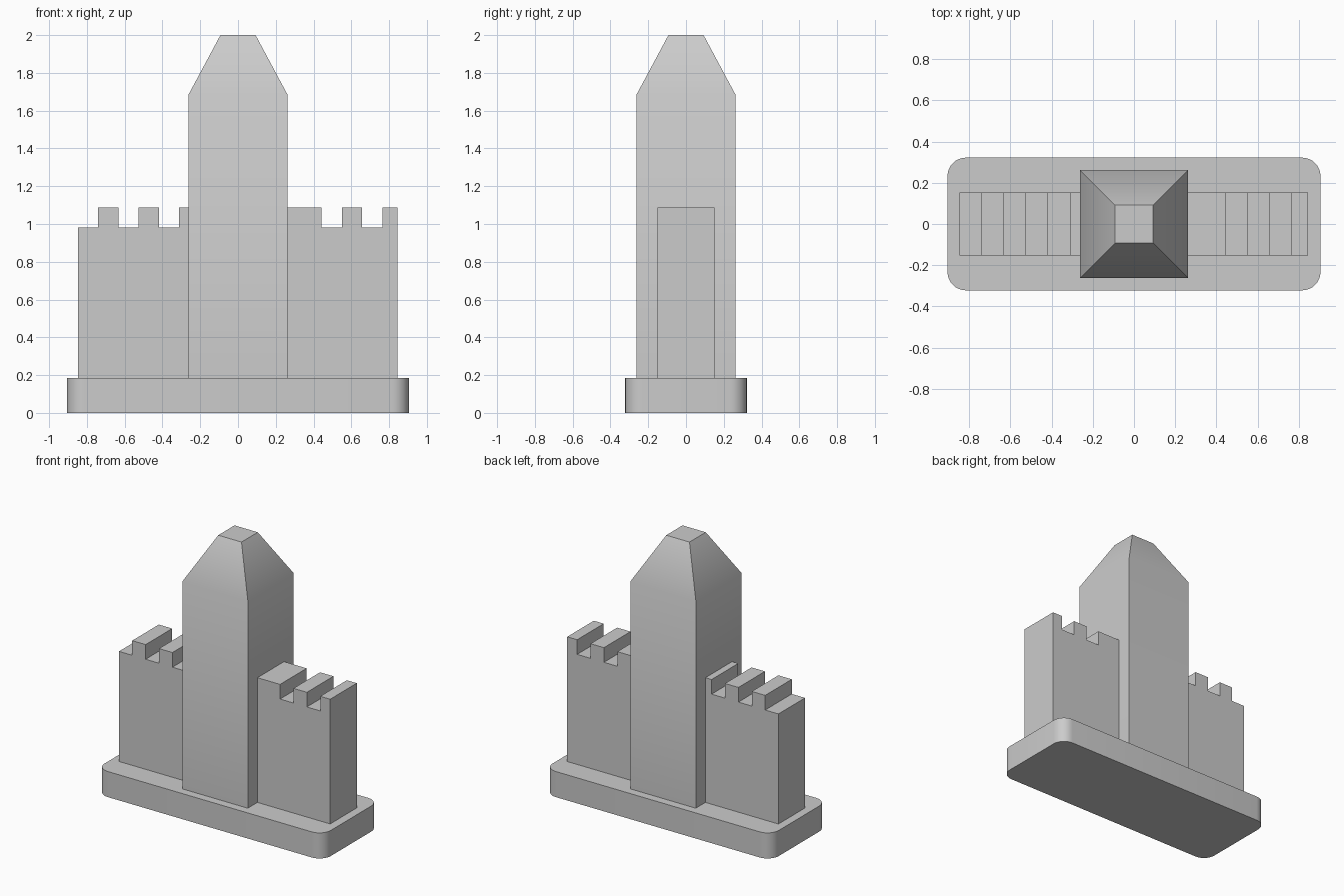
import bpy, bmesh, math

cube = bpy.data.objects.get("Cube")
if cube:
    bpy.data.objects.remove(cube, do_unlink=True)

stone = bpy.data.materials.new("stone_grey")
stone.use_nodes = True
colour = (0.6, 0.6, 0.6, 1)
stone.diffuse_color = colour
stone.node_tree.nodes["Principled BSDF"].inputs["Base Color"].default_value = colour

BASE_TOP = 0.185


def finish(name, bm):
    """Turn a bmesh into a smooth-by-angle object."""
    bmesh.ops.recalc_face_normals(bm, faces=bm.faces)
    mesh = bpy.data.meshes.new(name)
    bm.to_mesh(mesh)
    bm.free()
    mesh.materials.append(stone)
    obj = bpy.data.objects.new(name, mesh)
    bpy.context.collection.objects.link(obj)
    bpy.ops.object.select_all(action='DESELECT')
    obj.select_set(True)
    bpy.context.view_layer.objects.active = obj
    bpy.ops.object.shade_smooth_by_angle(angle=math.radians(30))
    return obj


def extrude(name, points, direction):
    """Extrude a flat outline along a direction."""
    bm = bmesh.new()
    face = bm.faces.new([bm.verts.new(p) for p in points])
    moved = bmesh.ops.extrude_face_region(bm, geom=[face], use_keep_orig=True)["geom"]
    bmesh.ops.translate(bm, vec=direction,
                        verts=[v for v in moved if isinstance(v, bmesh.types.BMVert)])
    return finish(name, bm)


# Base slab with rounded corners
half_x, half_y, radius, steps = 0.905, 0.322, 0.09, 8
outline = []
for quarter, (sx, sy) in enumerate([(1, 1), (-1, 1), (-1, -1), (1, -1)]):
    for i in range(steps + 1):
        a = math.pi / 2 * (quarter + i / steps)
        outline.append((sx * (half_x - radius) + radius * math.cos(a),
                        sy * (half_y - radius) + radius * math.sin(a), 0))
extrude("base_slab", outline, (0, 0, BASE_TOP))

# Square tower with a truncated pyramid top
bm = bmesh.new()
rings = []
for half, z in [(0.262, BASE_TOP), (0.262, 1.685), (0.093, 2.0)]:
    rings.append([bm.verts.new((sx * half, sy * half, z))
                  for sx, sy in [(1, 1), (-1, 1), (-1, -1), (1, -1)]])
for low, high in zip(rings, rings[1:]):
    for i in range(4):
        j = (i + 1) % 4
        bm.faces.new((low[i], low[j], high[j], high[i]))
bm.faces.new(rings[0])
bm.faces.new(rings[-1])
finish("tower", bm)


# Battlement walls: the top edge steps up or down at each listed x
def wall(name, start, end, steps_x, raised):
    levels = (0.981, 1.087)
    points = [(start, BASE_TOP), (start, levels[raised])]
    for x in steps_x:
        points.append((x, levels[raised]))
        raised = not raised
        points.append((x, levels[raised]))
    points += [(end, levels[raised]), (end, BASE_TOP)]
    extrude(name, [(x, -0.152, z) for x, z in points], (0, 0.304, 0))


pitch = 0.1072
wall("right_wall", -0.846, -0.2, [-0.74 + pitch * i for i in range(5)], False)
wall("left_wall", 0.2, 0.844, [0.443 + pitch * i for i in range(4)], True)
